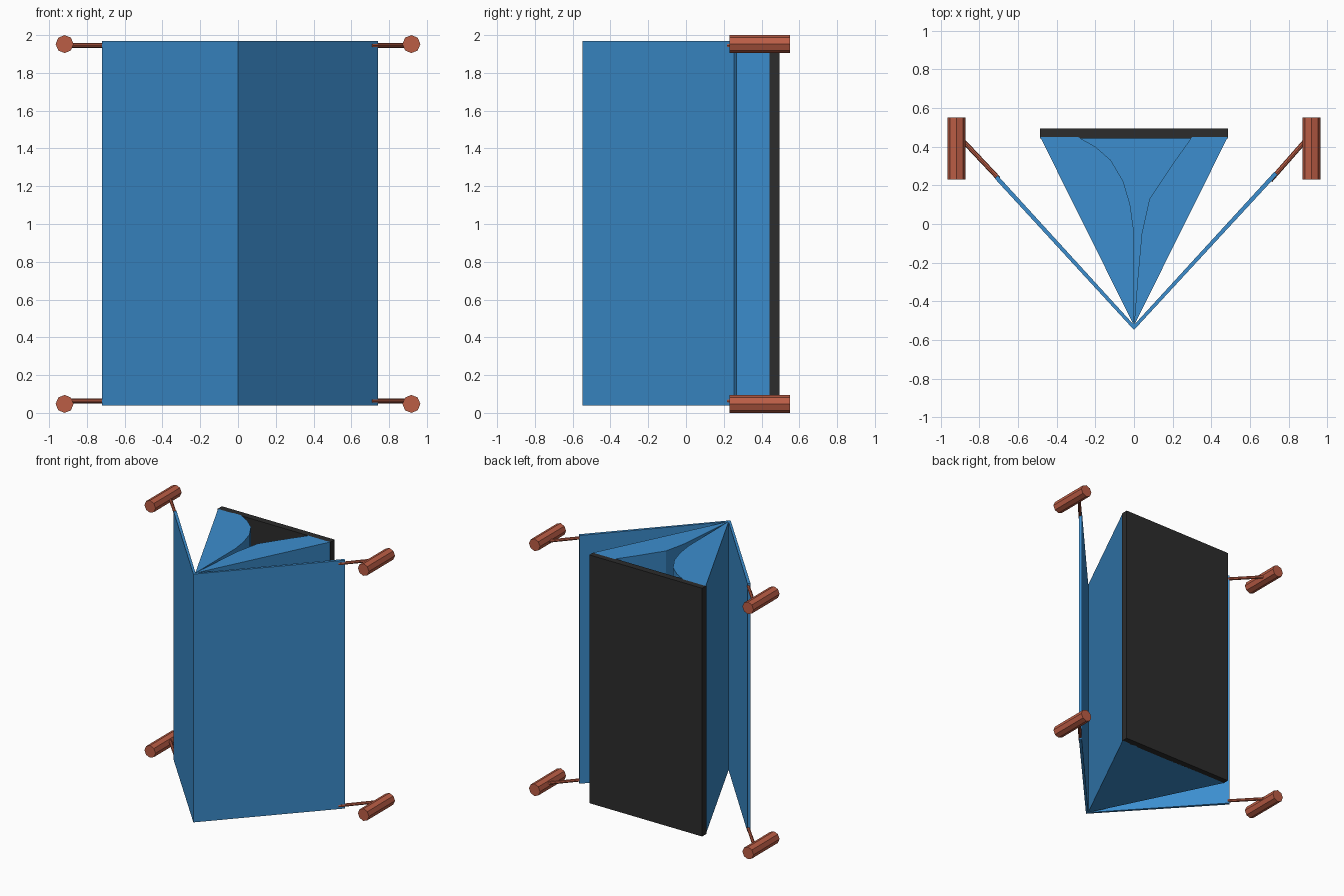
import bpy, bmesh, math
from mathutils import Vector

if "Cube" in bpy.data.objects:
    bpy.data.objects.remove(bpy.data.objects["Cube"])

Z0, Z1 = 0.04, 1.97


def material(name, color):
    m = bpy.data.materials.new(name)
    m.diffuse_color = (*color, 1)
    m.use_nodes = True
    m.node_tree.nodes["Principled BSDF"].inputs["Base Color"].default_value = m.diffuse_color
    return m


BLUE = material("blue", (0.045, 0.27, 0.62))
BLACK = material("black", (0.025, 0.025, 0.025))
RUST = material("rust", (0.50, 0.11, 0.06))


def finish(name, bm, mat):
    bmesh.ops.remove_doubles(bm, verts=bm.verts, dist=1e-5)
    bmesh.ops.recalc_face_normals(bm, faces=bm.faces)
    me = bpy.data.meshes.new(name)
    bm.to_mesh(me)
    bm.free()
    me.materials.append(mat)
    ob = bpy.data.objects.new(name, me)
    bpy.context.collection.objects.link(ob)
    return ob


def prism(name, outline, z0, z1, mat):
    bm = bmesh.new()
    face = bm.faces.new([bm.verts.new((x, y, z0)) for x, y in outline])
    ext = bmesh.ops.extrude_face_region(bm, geom=[face], use_keep_orig=True)
    verts = [v for v in ext["geom"] if isinstance(v, bmesh.types.BMVert)]
    bmesh.ops.translate(bm, verts=verts, vec=(0, 0, z1 - z0))
    return finish(name, bm, mat)


def rod(name, a, b, radius, sides, mat):
    a, b = Vector(a), Vector(b)
    bpy.ops.mesh.primitive_cylinder_add(vertices=sides, radius=radius, depth=(b - a).length,
                                        location=(a + b) / 2)
    ob = bpy.context.object
    ob.name = name
    ob.rotation_euler = (b - a).to_track_quat('Z', 'Y').to_euler()
    ob.data.materials.append(mat)


# Wedge body: two curved cheeks around a deep open channel with a closed floor
apex = (0, -0.525)
back_l, back_r = (-0.485, 0.45), (0.485, 0.45)
curve_l = [(-0.29, 0.45), (-0.2, 0.40), (-0.12, 0.33), (-0.055, 0.22), (-0.02, 0.1),
           (-0.002, -0.03), (-0.001, -0.25)]
curve_r = [(0.30, 0.45), (0.2, 0.31), (0.08, 0.13), (0.04, -0.05), (0.02, -0.27)]
prism("left_cheek", [apex, back_l] + curve_l, Z0, Z1, BLUE)
prism("right_cheek", [apex, back_r] + curve_r, Z0, Z1, BLUE)
prism("channel_floor", curve_l + [apex] + curve_r[::-1], Z0, Z0 + 0.004, BLUE)

# Back panel
prism("back_panel", [(-0.485, 0.443), (0.485, 0.443), (0.485, 0.495), (-0.485, 0.495)], Z0, Z1, BLACK)

# Swept side panels meeting at the front edge
for side, end in (("left", (-0.72, 0.235)), ("right", (0.742, 0.255))):
    s = math.copysign(1, end[0])
    inner = (end[0] - s * 0.016, end[1] + 0.015)
    prism(side + "_side_panel", [(0, -0.548), end, inner, (0, -0.522)], Z0, Z1, BLUE)

# Handles: thin struts with octagonal grips at the four outer corners
for side, s, start in (("left", -1, (-0.70, 0.235)), ("right", 1, (0.705, 0.225))):
    for level, zr, zg in (("lower", 0.063, 0.0475), ("upper", 1.945, 1.9525)):
        rod(f"{level}_{side}_strut", (*start, zr), (s * 0.91, 0.458, zr), 0.012, 8, RUST)
        rod(f"{level}_{side}_grip", (s * 0.918, 0.23, zg), (s * 0.918, 0.55, zg), 0.0475, 8, RUST)
